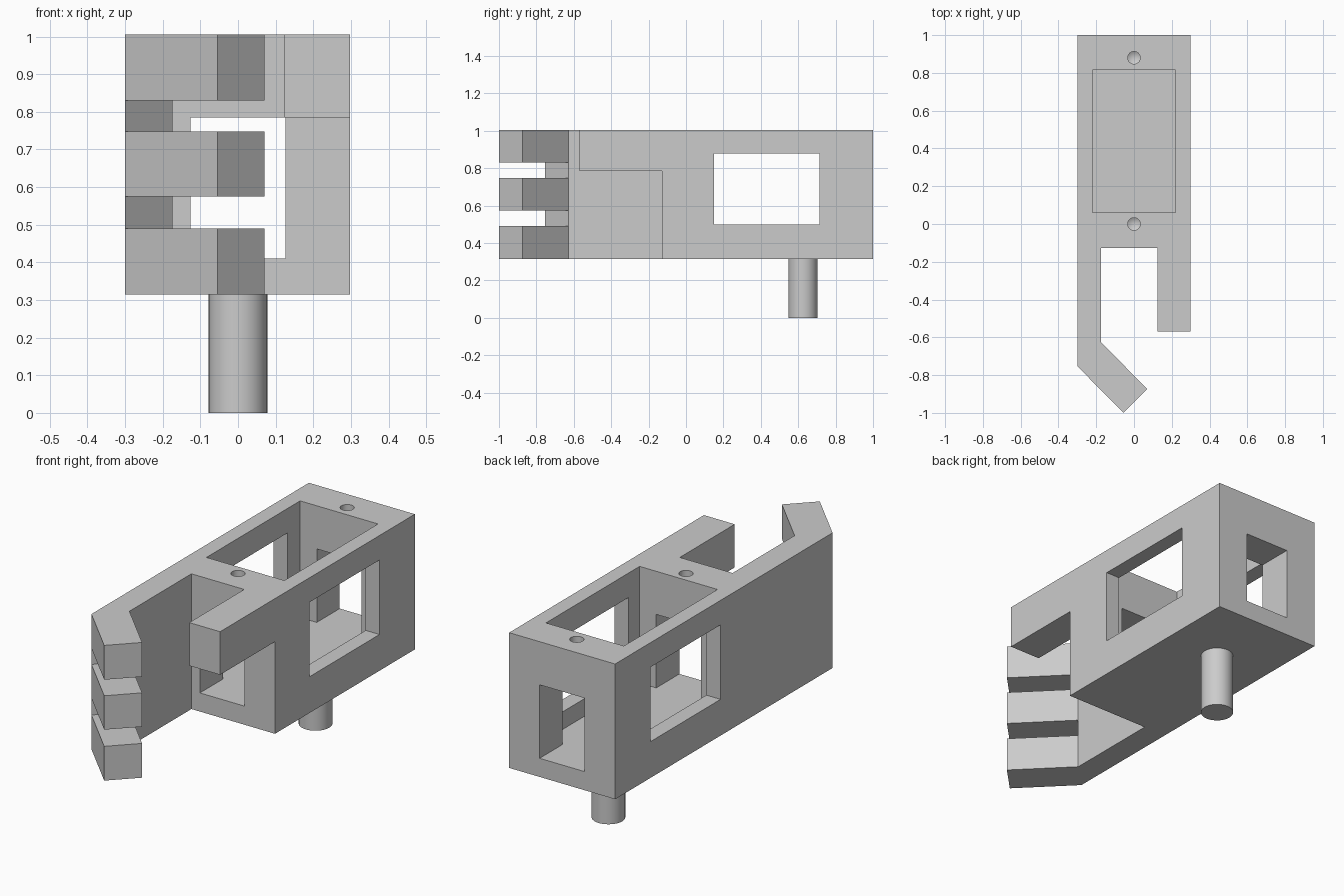
import bpy
import bmesh
import math
from mathutils import Matrix

cube = bpy.data.objects.get("Cube")
if cube:
    bpy.data.objects.remove(cube, do_unlink=True)

grey = bpy.data.materials.new("plain grey")
grey.use_nodes = True
COLOUR = (0.6, 0.6, 0.6, 1)
grey.diffuse_color = COLOUR
grey.node_tree.nodes["Principled BSDF"].inputs["Base Color"].default_value = COLOUR

BOTTOM, TOP = 0.315, 1.005
FLOOR, LINTEL = 0.41, 0.785


def add_object(name, bm):
    bmesh.ops.recalc_face_normals(bm, faces=bm.faces)
    mesh = bpy.data.meshes.new(name)
    bm.to_mesh(mesh)
    bm.free()
    mesh.materials.append(grey)
    obj = bpy.data.objects.new(name, mesh)
    bpy.context.collection.objects.link(obj)
    return obj


def prism(name, outline, z0, z1):
    bm = bmesh.new()
    face = bm.faces.new([bm.verts.new((x, y, z0)) for x, y in outline])
    up = bmesh.ops.extrude_face_region(bm, geom=[face])
    verts = [v for v in up["geom"] if isinstance(v, bmesh.types.BMVert)]
    bmesh.ops.translate(bm, verts=verts, vec=(0, 0, z1 - z0))
    return add_object(name, bm)


def block(name, x0, x1, y0, y1, z0, z1):
    return prism(name, [(x0, y0), (x1, y0), (x1, y1), (x0, y1)], z0, z1)


def cylinder(name, radius, x, y, z0, z1, tip=0):
    bm = bmesh.new()
    bmesh.ops.create_cone(bm, cap_ends=True, segments=32, radius1=radius, radius2=radius,
                          depth=z1 - z0, matrix=Matrix.Translation((x, y, (z0 + z1) / 2)))
    if tip:
        bm.normal_update()
        base = [f for f in bm.faces if f.normal.z < -0.9]
        bmesh.ops.poke(bm, faces=base, offset=tip)
    return add_object(name, bm)


def smooth(obj):
    bpy.ops.object.select_all(action="DESELECT")
    obj.select_set(True)
    bpy.context.view_layer.objects.active = obj
    bpy.ops.object.shade_smooth_by_angle(angle=math.radians(25))


# Housing with straight arm and hooked arm, as one plan outline
body = prism("gripper_body", [
    (-0.3, 1), (-0.3, -0.753), (-0.055, -1), (0.07, -0.873), (-0.174, -0.627),
    (-0.174, -0.127), (0.124, -0.127), (0.124, -0.57), (0.298, -0.57), (0.298, 1),
], BOTTOM, TOP)

cutters = [
    # Space under the short arm
    block("under_arm_cutter", 0.1, 0.4, -0.7, -0.127, 0.2, LINTEL),
    # Front and rear openings
    block("passage_cutter", -0.126, 0.126, -0.14, 1.1, FLOOR, LINTEL),
    # Open top pocket
    block("pocket_cutter", -0.22, 0.22, 0.06, 0.815, FLOOR, 1.1),
    # Side windows
    block("window_cutter", -0.4, 0.4, 0.15, 0.715, 0.5, 0.88),
]

# Slots that split the hook into three fingers
for z0, z1 in ((0.49, 0.575), (0.748, 0.83)):
    cutters.append(prism("finger_slot_cutter", [
        (-0.35, -0.803), (0.05, -1.203), (0.276, -0.977), (-0.124, -0.577)], z0, z1))

# Blind screw holes with pointed ends
for y in (0, 0.88):
    cutters.append(cylinder("screw_hole_cutter", 0.033, 0, y, 0.9, 1.1, tip=0.02))

for cutter in cutters:
    cutter.hide_render = True
    cut = body.modifiers.new(cutter.name, "BOOLEAN")
    cut.operation = "DIFFERENCE"
    cut.solver = "EXACT"
    cut.object = cutter

# Bake the cuts and discard the cutters
graph = bpy.context.evaluated_depsgraph_get()
baked = bpy.data.meshes.new_from_object(body.evaluated_get(graph))
body.modifiers.clear()
body.data = baked
for cutter in cutters:
    bpy.data.objects.remove(cutter, do_unlink=True)
smooth(body)

# Mounting peg below the housing
smooth(cylinder("mounting_peg", 0.078, 0, 0.625, 0, BOTTOM))
